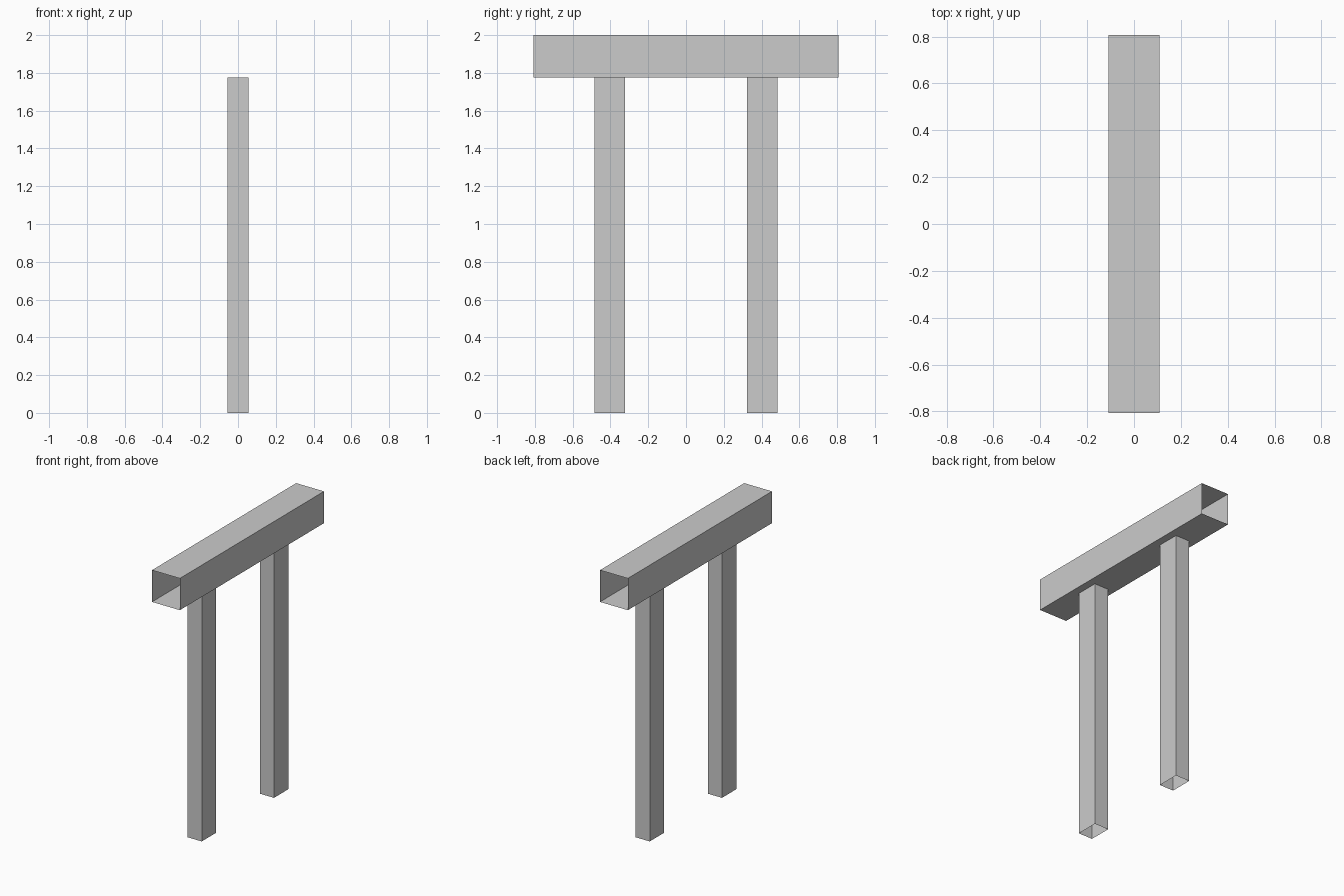
import bpy
import bmesh
from mathutils import Vector

if "Cube" in bpy.data.objects:
    bpy.data.objects.remove(bpy.data.objects["Cube"])


def open_box(name, size, centre, axis):
    """Box shell with the two end faces along the given axis left open."""
    bm = bmesh.new()
    bmesh.ops.create_cube(bm, size=1)
    ends = [f for f in bm.faces if abs(f.normal[axis]) > 0.5]
    bmesh.ops.delete(bm, geom=ends, context='FACES_ONLY')
    bmesh.ops.scale(bm, vec=Vector(size), verts=bm.verts)
    mesh = bpy.data.meshes.new(name)
    bm.to_mesh(mesh)
    bm.free()
    obj = bpy.data.objects.new(name, mesh)
    obj.location = centre
    bpy.context.collection.objects.link(obj)
    return obj


BEAM_BOTTOM, TOP = 1.775, 2.0

# Horizontal beam, a hollow tube along y
open_box("beam", (0.218, 1.613, TOP - BEAM_BOTTOM),
         (0, 0, (TOP + BEAM_BOTTOM) / 2), axis=1)

# Two hollow posts carrying the beam
for label, side in (("front", -1), ("back", 1)):
    open_box(f"{label}_post", (0.11, 0.16, BEAM_BOTTOM),
             (0, side * 0.404, BEAM_BOTTOM / 2), axis=2)
